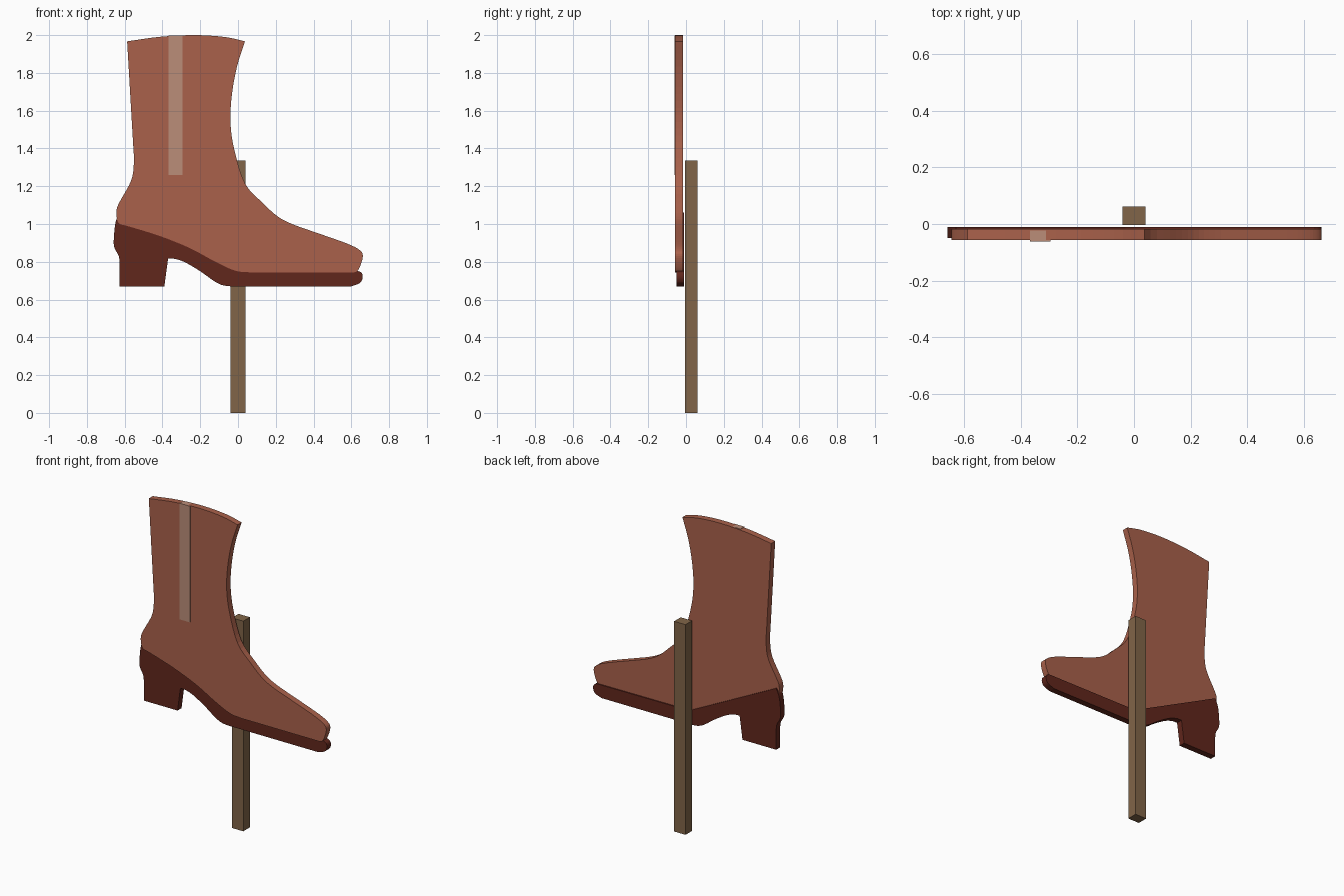
import bpy, bmesh
from mathutils import Vector

if "Cube" in bpy.data.objects:
    bpy.data.objects.remove(bpy.data.objects["Cube"])


def material(name, color):
    m = bpy.data.materials.new(name)
    m.diffuse_color = (*color, 1)
    m.use_nodes = True
    m.node_tree.nodes["Principled BSDF"].inputs["Base Color"].default_value = m.diffuse_color
    return m


def smooth_run(pts, steps=4):
    """Catmull-Rom through one run of profile points, corners stay at its ends."""
    p = [Vector(q) for q in pts]
    if len(p) < 3:
        return p
    p = [2 * p[0] - p[1]] + p + [2 * p[-1] - p[-2]]
    out = []
    for a, b, c, d in zip(p, p[1:], p[2:], p[3:]):
        for i in range(steps):
            t = i / steps
            out.append(0.5 * (2 * b + (c - a) * t + (2 * a - 5 * b + 4 * c - d) * t**2
                              + (3 * b - a - 3 * c + d) * t**3))
    return out + [p[-2]]


def plate(name, runs, y0, y1, mat):
    """Closed x/z profile, extruded from y0 to y1."""
    outline = []
    for run in runs:
        for q in smooth_run(run):
            if not outline or (q - outline[-1]).length > 1e-5:
                outline.append(q)
    if (outline[0] - outline[-1]).length < 1e-5:
        outline.pop()
    bm = bmesh.new()
    face = bm.faces.new([bm.verts.new((x, y0, z)) for x, z in outline])
    new = bmesh.ops.extrude_face_region(bm, geom=[face], use_keep_orig=True)["geom"]
    bmesh.ops.translate(bm, vec=(0, y1 - y0, 0),
                        verts=[v for v in new if isinstance(v, bmesh.types.BMVert)])
    bmesh.ops.recalc_face_normals(bm, faces=bm.faces)
    me = bpy.data.meshes.new(name)
    bm.to_mesh(me)
    bm.free()
    me.materials.append(mat)
    ob = bpy.data.objects.new(name, me)
    bpy.context.collection.objects.link(ob)
    return ob


def box(name, x0, x1, z0, z1, y0, y1, mat):
    return plate(name, [[(x0, z0), (x1, z0)], [(x1, z1), (x0, z1)]], y0, y1, mat)


leather = material("leather", (0.40, 0.12, 0.07))
dark = material("dark_leather", (0.12, 0.02, 0.012))
wood = material("wood", (0.22, 0.13, 0.065))
pale = material("pale_stripe", (0.50, 0.27, 0.19))

# Boot upper: top edge, front and toe, toe cap, curved lower edge, heel and back
boot = [
    [(-.587, 1.967), (-.413, 1.991), (-.23, 2.0), (-.07, 1.99), (.037, 1.967)],
    [(.037, 1.967), (-.005, 1.835), (-.032, 1.687), (-.04, 1.54), (-.02, 1.395),
     (.037, 1.215), (.127, 1.115), (.21, 1.04), (.286, 1.0), (.38, .966), (.513, .92),
     (.593, .89), (.64, .865), (.66, .84), (.655, .80), (.635, .755), (.615, .744)],
    [(.063, .744), (-.016, .753), (-.12, .80), (-.254, .872), (-.413, .936),
     (-.577, .987), (-.625, 1.0), (-.64, 1.025), (-.643, 1.075), (-.625, 1.12),
     (-.577, 1.205), (-.557, 1.262), (-.551, 1.342), (-.555, 1.42)],
]
plate("boot_upper", boot, -.057, -.017, leather)

# Sole and heel in one piece, with a straight hidden top edge behind the upper
sole = [
    [(-.627, 1.06), (-.647, 1.013), (-.656, .945), (-.656, .88), (-.632, .833), (-.627, .80)],
    [(-.627, .67), (-.39, .67)],
    [(-.37, .817), (-.333, .815), (-.28, .797), (-.20, .75), (-.13, .70), (-.085, .677), (-.04, .67)],
    [(.60, .67), (.645, .687), (.66, .715), (.655, .74), (.635, .752)],
    [(0, .755), (-.03, .762)],
]
plate("sole_and_heel", sole, -.05, -.01, dark)

# Pale pull stripe and the post behind
box("pull_stripe", -.367, -.295, 1.26, 1.998, -.062, -.023, pale)
box("post", -.04, .04, 0, 1.335, -.004, .062, wood)
